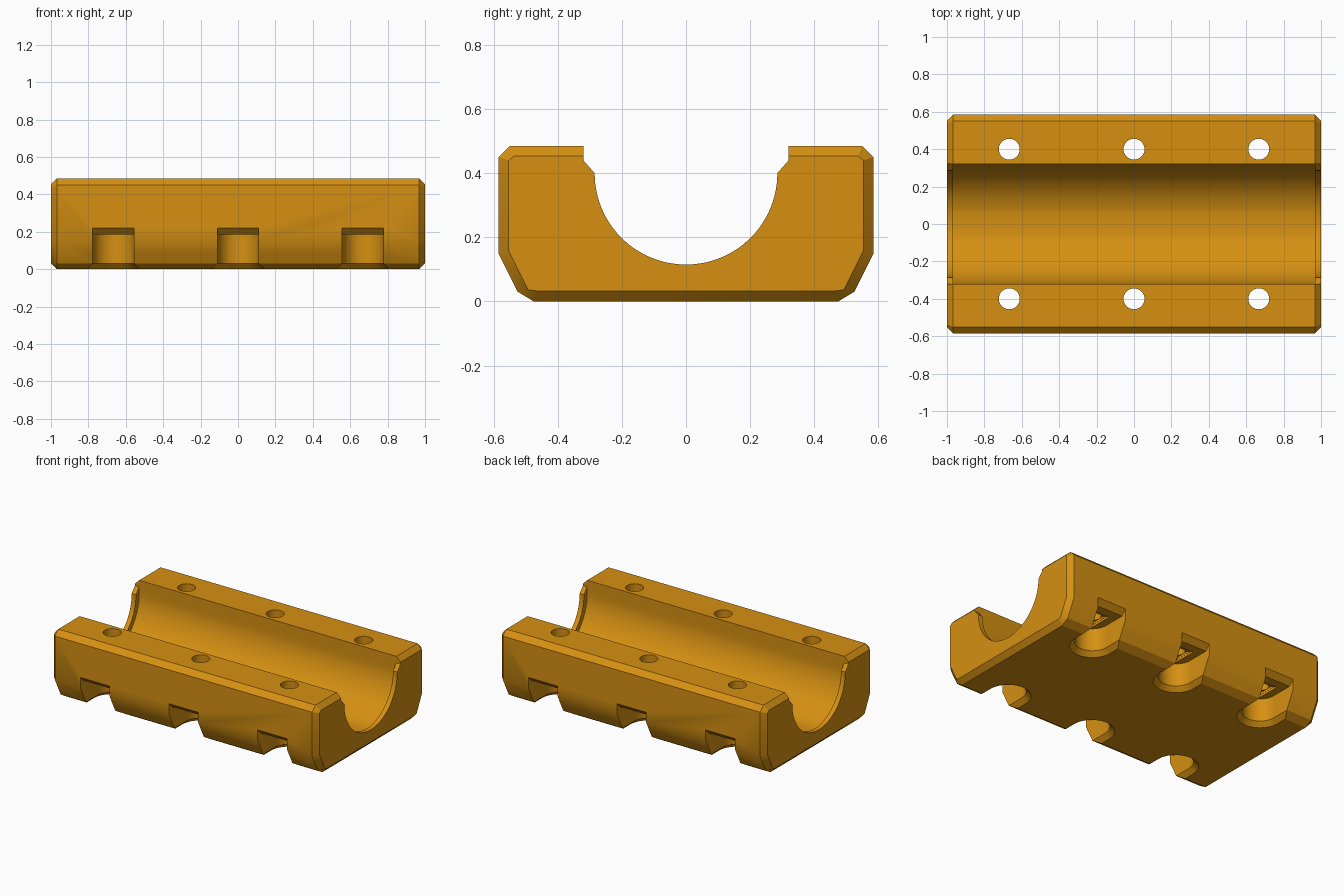
import bpy, bmesh, math

if "Cube" in bpy.data.objects:
    bpy.data.objects.remove(bpy.data.objects["Cube"])

mat = bpy.data.materials.new("amber plastic")
mat.diffuse_color = (0.67, 0.28, 0.006, 1)
mat.use_nodes = True
mat.node_tree.nodes["Principled BSDF"].inputs["Base Color"].default_value = mat.diffuse_color


def loft(name, loops, top_split=None):
    """Solid through equal-length loops; top_split divides the last cap."""
    bm = bmesh.new()
    rings = [[bm.verts.new(p) for p in loop] for loop in loops]
    n = len(rings[0])
    for a, b in zip(rings, rings[1:]):
        for i in range(n):
            j = (i + 1) % n
            bm.faces.new((a[i], a[j], b[j], b[i]))
    bm.faces.new(rings[0][::-1])
    last = rings[-1]
    if top_split:
        bm.faces.new(last[:top_split])
        bm.faces.new([last[0]] + last[top_split - 1:])
    else:
        bm.faces.new(last)
    bmesh.ops.recalc_face_normals(bm, faces=bm.faces)
    mesh = bpy.data.meshes.new(name)
    bm.to_mesh(mesh)
    bm.free()
    obj = bpy.data.objects.new(name, mesh)
    bpy.context.collection.objects.link(obj)
    mesh.materials.append(mat)
    return obj


def along_x(profile, x):
    return [(x, y, z) for y, z in profile]


def mirrored(half):
    """Close a right-hand half profile by reflecting it in y."""
    return half + [(-y, z) for y, z in reversed(half)]


def cut(body, cutter):
    mod = body.modifiers.new("cut", "BOOLEAN")
    mod.operation = "DIFFERENCE"
    mod.solver = "EXACT"
    mod.object = cutter
    bpy.context.view_layer.objects.active = body
    bpy.ops.object.modifier_apply(modifier=mod.name)
    bpy.data.objects.remove(cutter, do_unlink=True)


# Block with chamfered ends
full = mirrored([(0.475, 0), (0.525, 0.03), (0.585, 0.15), (0.585, 0.45), (0.55, 0.485)])
inset = mirrored([(0.465, 0.033), (0.492, 0.036), (0.553, 0.158), (0.553, 0.44), (0.537, 0.453)])
block = loft("clamp_block", [along_x(inset, -1), along_x(full, -0.968),
                             along_x(full, 0.968), along_x(inset, 1)])

# Bearing groove with a flat floor, stopping short of the ends
R, CZ = 0.32, 0.4
a0 = math.asin(0.06 / R)
groove = [(R * math.sin(t), CZ - R * math.cos(t))
          for t in [a0 + (math.pi / 2 - a0) * i / 24 for i in range(25)]] + [(R, 0.6)]
cut(block, loft("groove_cutter", [along_x(mirrored(groove), x) for x in (-0.968, 0.968)]))

# Narrower opening through the end lips
r = 0.285
lip = [(r * math.sin(t), CZ - r * math.cos(t))
       for t in [math.pi / 2 * (i + 0.5) / 24.5 for i in range(25)]]
lip += [(0.3199, 0.44), (0.3199, 0.6)]
cut(block, loft("lip_cutter", [along_x(mirrored(lip), x) for x in (-1.1, 1.1)]))


def slot(cx, side, rad, z, lifted=False):
    """Outline open to the outside, with a round inner end."""
    pts = [(rad, 0.55)]
    pts += [(rad * math.cos(t), 0.4 - rad * math.sin(t))
            for t in [math.pi * i / 24 for i in range(25)]]
    pts += [(-rad, 0.55), (-rad, 0.7), (rad, 0.7)]
    return [(cx + x, side * y, z + (max(0, y - 0.55) if lifted else 0)) for x, y in pts]


def box_loop(cx, cy, hx, hy, z):
    return [(cx + sx * hx, cy + sy * hy, z)
            for sx, sy in ((-1, -1), (1, -1), (1, 1), (-1, 1))]


def ring(cx, cy, rad, z):
    return [(cx + rad * math.cos(t), cy + rad * math.sin(t), z)
            for t in [2 * math.pi * i / 32 for i in range(32)]]


for side in (-1, 1):
    for cx in (-0.667, 0, 0.667):
        cy = 0.4 * side
        # Bolt head pocket with flared foot and sloped outer ceiling
        cut(block, loft("pocket_cutter", [
            slot(cx, side, 0.17, -0.03), slot(cx, side, 0.11, 0.03),
            slot(cx, side, 0.11, 0.185, True)], top_split=27))
        # Stepped ceiling around the bolt hole
        cut(block, loft("step_cutter", [box_loop(cx, cy, 0.058, 0.09, z) for z in (0.1, 0.2)]))
        cut(block, loft("inner_step_cutter", [box_loop(cx, cy, 0.057, 0.057, z) for z in (0.1, 0.215)]))
        # Bolt hole
        cut(block, loft("hole_cutter", [ring(cx, cy, 0.056, z) for z in (0.1, 0.6)]))

bpy.ops.object.select_all(action="DESELECT")
block.select_set(True)
bpy.context.view_layer.objects.active = block
bpy.ops.object.shade_smooth_by_angle(angle=math.radians(30))
